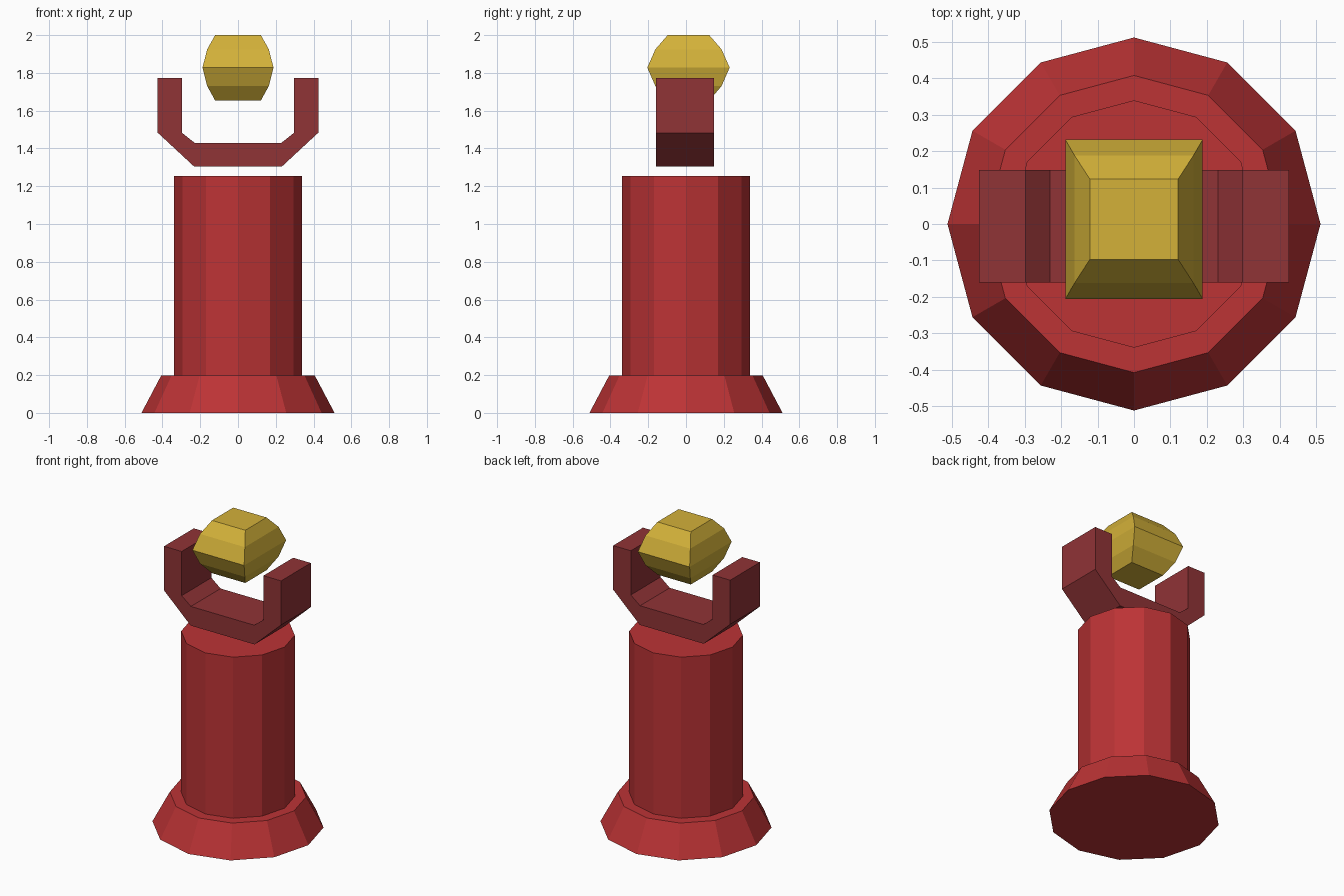
import bpy, math

if "Cube" in bpy.data.objects:
    bpy.data.objects.remove(bpy.data.objects["Cube"])


def material(name, rgb):
    m = bpy.data.materials.new(name)
    lin = [((c / 255 + 0.055) / 1.055) ** 2.4 for c in rgb]
    m.diffuse_color = (*lin, 1)
    m.use_nodes = True
    m.node_tree.nodes["Principled BSDF"].inputs["Base Color"].default_value = m.diffuse_color
    return m


red = material("red", (188, 51, 53))
dark_red = material("dark red", (144, 51, 54))
gold = material("gold", (211, 177, 57))


def loft(name, rings, mat):
    """Closed solid through a stack of equal-length rings, first to last."""
    n = len(rings[0])
    verts = [v for ring in rings for v in ring]
    faces = [tuple(reversed(range(n))), tuple(range(len(verts) - n, len(verts)))]
    for k in range(len(rings) - 1):
        for i in range(n):
            j = (i + 1) % n
            faces.append((k * n + i, k * n + j, (k + 1) * n + j, (k + 1) * n + i))
    me = bpy.data.meshes.new(name)
    me.from_pydata(verts, [], faces)
    me.materials.append(mat)
    ob = bpy.data.objects.new(name, me)
    bpy.context.collection.objects.link(ob)
    return ob


def circle(r, z, n=12):
    return [(r * math.cos(2 * math.pi * i / n), r * math.sin(2 * math.pi * i / n), z)
            for i in range(n)]


# Pedestal: flared foot and column in one solid
loft("pedestal", [circle(0.511, 0), circle(0.407, 0.197),
                  circle(0.339, 0.197), circle(0.339, 1.255)], red)

# Fork: U-shaped profile, half mirrored, extruded along y
half = [(0.232, 1.304), (0.425, 1.483), (0.425, 1.773),
        (0.297, 1.773), (0.297, 1.483), (0.23, 1.43)]
profile = half + [(-x, z) for x, z in reversed(half)]
loft("fork", [[(x, y, z) for x, z in profile] for y in (0.148, -0.16)], dark_red)

# Head: rectangular barrel, stacked rings (half x, half y, z)
levels = [(0.121, 0.11, 1.654), (0.163, 0.175, 1.73), (0.188, 0.218, 1.828),
          (0.163, 0.175, 1.925), (0.121, 0.11, 2.0)]
loft("head", [[(sx * hx, 0.013 + sy * hy, z)
               for sx, sy in ((-1, -1), (1, -1), (1, 1), (-1, 1))]
              for hx, hy, z in levels], gold)
